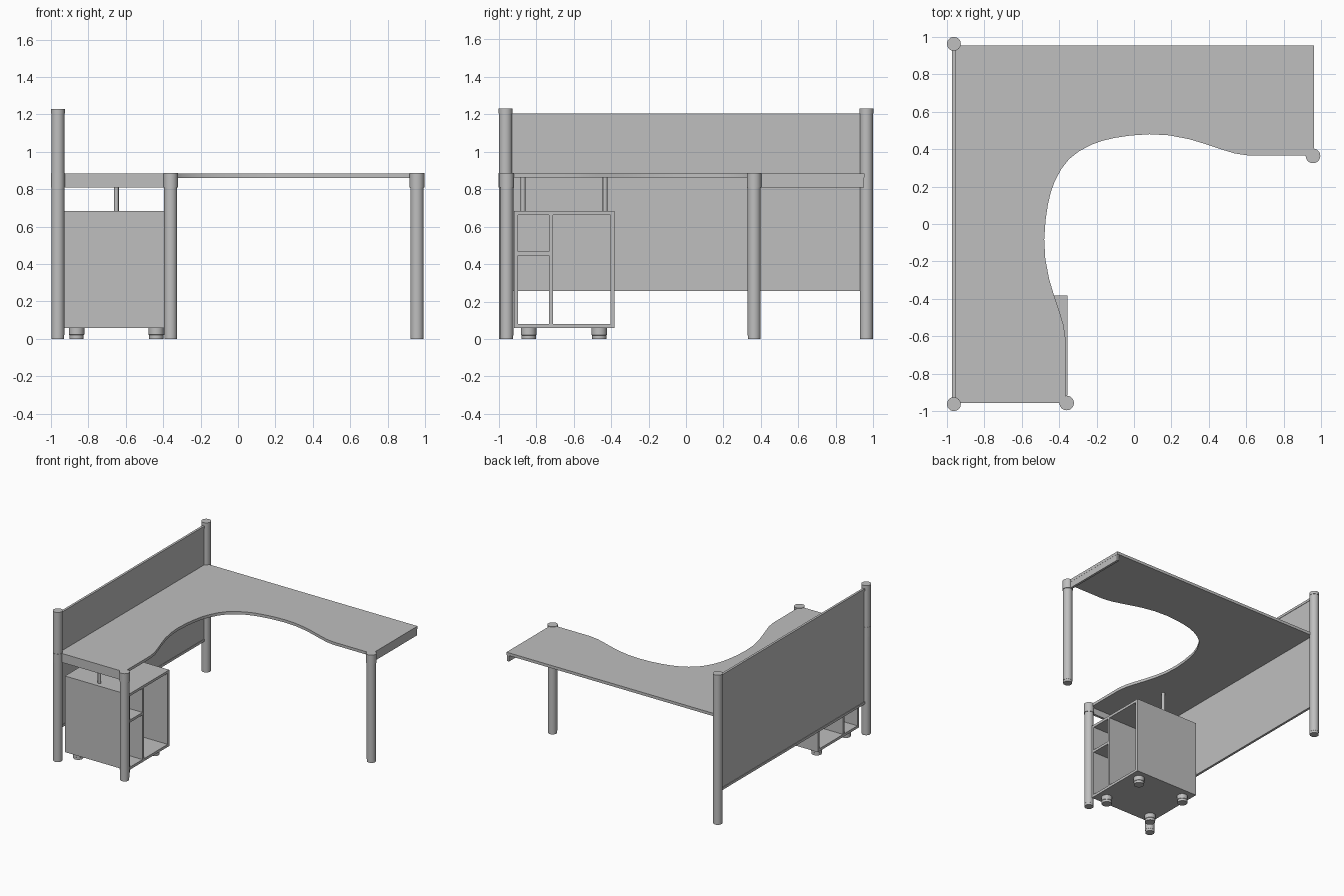
import bpy, bmesh
from math import radians

cube = bpy.data.objects.get("Cube")
if cube:
    bpy.data.objects.remove(cube, do_unlink=True)

grey = bpy.data.materials.new("light grey")
grey.use_nodes = True
COLOUR = (0.52, 0.52, 0.52, 1)
grey.diffuse_color = COLOUR
grey.node_tree.nodes["Principled BSDF"].inputs["Base Color"].default_value = COLOUR


def finish(name, bm, smooth=False):
    bmesh.ops.recalc_face_normals(bm, faces=bm.faces)
    mesh = bpy.data.meshes.new(name)
    bm.to_mesh(mesh)
    bm.free()
    mesh.materials.append(grey)
    obj = bpy.data.objects.new(name, mesh)
    bpy.context.collection.objects.link(obj)
    if smooth:
        bpy.ops.object.select_all(action='DESELECT')
        obj.select_set(True)
        bpy.context.view_layer.objects.active = obj
        bpy.ops.object.shade_smooth_by_angle(angle=radians(35))
    return obj


def box(name, xs, ys, zs):
    bm = bmesh.new()
    bmesh.ops.create_cube(bm, size=1)
    for v in bm.verts:
        v.co = [lo + (c + 0.5) * (hi - lo) for c, (lo, hi) in zip(v.co, (xs, ys, zs))]
    return finish(name, bm)


def turned(name, x, y, profile, sides=32):
    """Lathe a list of (radius, height) pairs around a vertical axis."""
    bm = bmesh.new()
    pts = [(0, profile[0][1])] + profile + [(0, profile[-1][1])]
    verts = [bm.verts.new((x + r, y, z)) for r, z in pts]
    edges = [bm.edges.new(pair) for pair in zip(verts, verts[1:])]
    bmesh.ops.spin(bm, geom=verts + edges, cent=(x, y, 0), axis=(0, 0, 1),
                   angle=radians(360), steps=sides, use_duplicate=False)
    bmesh.ops.remove_doubles(bm, verts=bm.verts, dist=0.0005)
    return finish(name, bm, True)


POST = 0.963
DESK_LOW, DESK_TOP, APRON_LOW = 0.861, 0.884, 0.81

# Tall screen posts with caps and feet
foot = [(0.034, 0), (0.034, 0.02), (0.035, 0.02)]
cap = [(0.035, 1.205), (0.037, 1.205), (0.037, 1.23)]
collar = [(0.035, APRON_LOW), (0.037, APRON_LOW), (0.037, 0.887), (0.035, 0.887)]
turned("back_tall_post", -POST, POST, foot + cap)
turned("front_tall_post", -POST, -POST, foot + collar + cap)

# Short desk legs with collars
leg = foot + [(0.035, APRON_LOW), (0.039, APRON_LOW), (0.039, 0.887)]
turned("front_leg", -0.36, -0.957, leg)
turned("side_leg", 0.957, 0.364, leg)

# Screen panel and its rails
box("screen_panel", (-0.969, -0.957), (-0.935, 0.935), (0.265, 1.195))
for name, z in (("screen_bottom_rail", 0.255), ("screen_top_rail", 1.183)):
    box(name, (-0.973, -0.954), (-0.935, 0.935), (z, z + 0.02))

# Worktop: half of the curved edge, mirrored across the diagonal
half = [(0.615, 0.366), (0.54, 0.377), (0.47, 0.398), (0.38, 0.428),
        (0.297, 0.453), (0.19, 0.474), (0.083, 0.48), (-0.02, 0.473),
        (-0.1, 0.461), (-0.17, 0.445), (-0.23, 0.423), (-0.295, 0.388)]
curve = half + [(-0.347, 0.347)] + [(-y, -x) for x, y in reversed(half)]
outline = ([(0.963, 0.366)] + curve +
           [(-0.366, -0.958), (-0.956, -0.958), (-0.956, 0.954), (0.963, 0.954)])
bm = bmesh.new()
face = bm.faces.new([bm.verts.new((x, y, DESK_LOW)) for x, y in outline])
lift = bmesh.ops.extrude_face_region(bm, geom=[face], use_keep_orig=True)
for v in lift["geom"]:
    if isinstance(v, bmesh.types.BMVert):
        v.co.z = DESK_TOP
finish("worktop", bm, True)

# Aprons under the two free ends
box("front_apron", (-0.935, -0.39), (-0.958, -0.938), (APRON_LOW, DESK_TOP - 0.001))
box("side_apron", (0.943, 0.962), (0.39, 0.95), (APRON_LOW, DESK_TOP - 0.001))

# Open cabinet
X = (-0.93, -0.356)
Y0, Y1, Z0, Z1, T = -0.917, -0.383, 0.058, 0.683, 0.021
box("cabinet_bottom", X, (Y0, Y1), (Z0, Z0 + T))
box("cabinet_top", X, (Y0, Y1), (Z1 - T, Z1))
for name, y in (("cabinet_front_side", Y0), ("cabinet_divider", -0.731),
                ("cabinet_back_side", Y1 - T)):
    box(name, X, (y, y + T), (Z0 + T, Z1 - T))
box("cabinet_shelf", X, (Y0 + T, -0.731), (0.445, 0.466))

# Rods joining cabinet and worktop
for name, y in (("front_rod", -0.87), ("back_rod", -0.432)):
    turned(name, -0.65, y, [(0.0125, Z1), (0.0125, DESK_LOW)], 16)

# Cabinet feet
for side, x in (("left", -0.437), ("right", -0.863)):
    for end, y in (("front", -0.84), ("back", -0.463)):
        turned(f"cabinet_foot_{end}_{side}", x, y,
               [(0.038, 0), (0.038, 0.02), (0.041, 0.022), (0.041, Z0)], 24)
